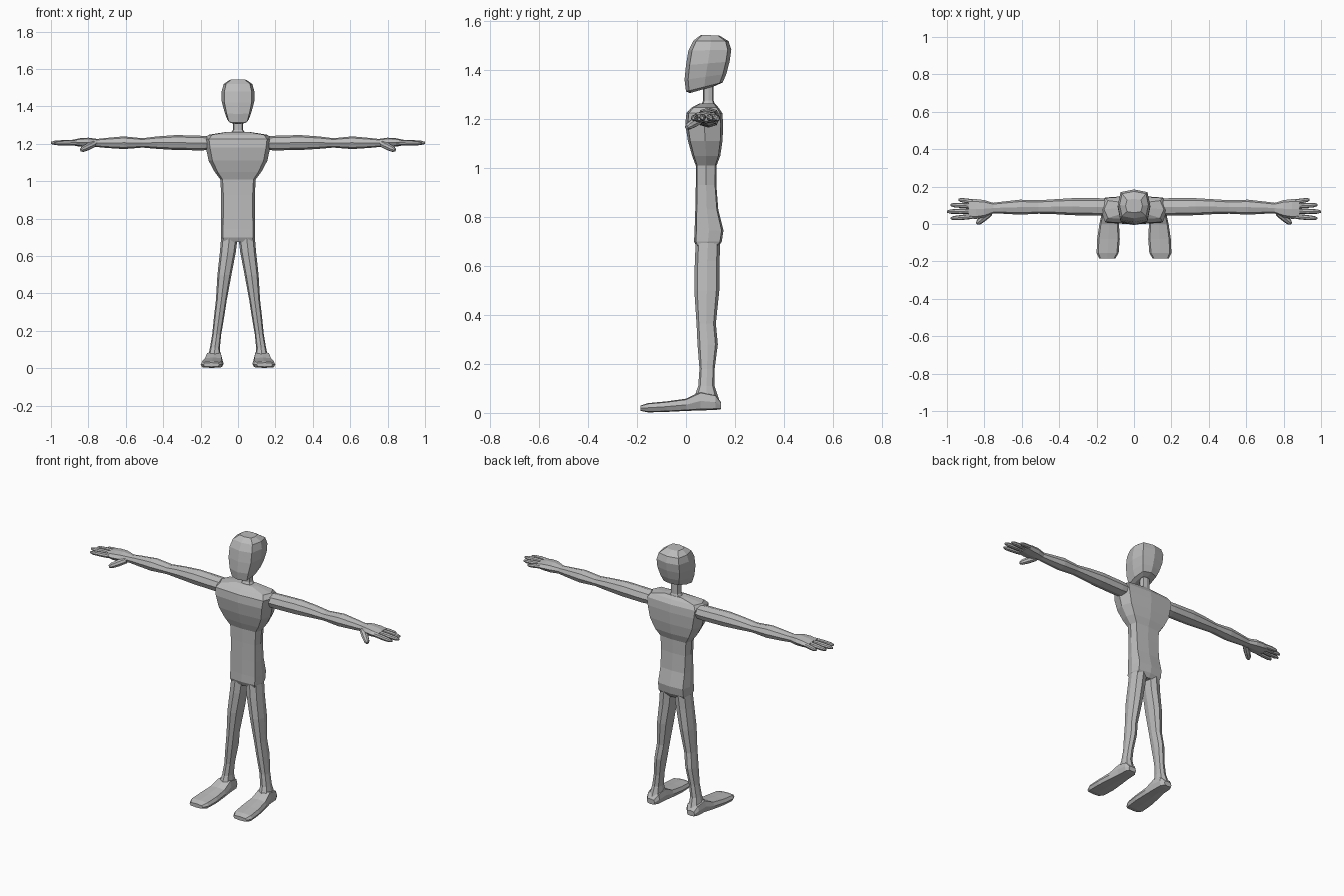
import bpy, bmesh, math
from mathutils import Vector

skin = bpy.data.materials.new("plain_grey")
skin.diffuse_color = (0.5, 0.5, 0.5, 1)


def loft(name, rings, k=0.8, mirror=False):
    """Skin eight-sided rings given as (centre, half axis u, half axis v)."""
    shape = [(1, 0), (k, k), (0, 1), (-k, k), (-1, 0), (-k, -k), (0, -1), (k, -k)]
    bm = bmesh.new()
    loops = [[bm.verts.new(Vector(c) + a * Vector(u) + b * Vector(v)) for a, b in shape]
             for c, u, v in rings]
    for lo, hi in zip(loops, loops[1:]):
        for i in range(8):
            j = (i + 1) % 8
            bm.faces.new((lo[i], lo[j], hi[j], hi[i]))
    # caps made of two quads and a middle strip
    for cap in (loops[0], loops[-1]):
        bm.faces.new(cap)
    bmesh.ops.recalc_face_normals(bm, faces=bm.faces)
    mesh = bpy.data.meshes.new(name)
    bm.to_mesh(mesh)
    bm.free()
    mesh.materials.append(skin)
    obj = bpy.data.objects.new(name, mesh)
    bpy.context.collection.objects.link(obj)
    if mirror:
        obj.modifiers.new("mirror", 'MIRROR')
    return obj


def upright(rows):
    """Rows: x0, x1, front y, front z, back y, back z."""
    return [(((x0 + x1) / 2, (yf + yb) / 2, (zf + zb) / 2), ((x1 - x0) / 2, 0, 0),
             (0, (yb - yf) / 2, (zb - zf) / 2)) for x0, x1, yf, zf, yb, zb in rows]


def sideways(rows):
    """Rows: x, y0, y1, z0, z1."""
    return [((x, (y0 + y1) / 2, (z0 + z1) / 2), (0, (y1 - y0) / 2, 0),
             (0, 0, (z1 - z0) / 2)) for x, y0, y1, z0, z1 in rows]


# Torso: hips, waist, chest and sloping shoulders
loft("torso", upright([(-w, w, yf, z, yb, z + t) for w, yf, yb, z, t in [
    (0.085, 0.045, 0.13, 0.675, 0.0), (0.092, 0.033, 0.146, 0.70, 0.0),
    (0.092, 0.035, 0.153, 0.745, 0.0), (0.09, 0.038, 0.132, 0.83, 0.0),
    (0.09, 0.04, 0.124, 0.93, 0.0), (0.095, 0.04, 0.125, 1.01, 0.0),
    (0.125, 0.025, 0.14, 1.05, 0.0), (0.157, 0.008, 0.149, 1.11, 0.0),
    (0.172, -0.003, 0.152, 1.18, 0.0), (0.178, 0.002, 0.148, 1.225, 0.0),
    (0.16, 0.025, 0.132, 1.248, 0.0), (0.06, 0.055, 0.118, 1.264, 0.0)]]), 0.87)

# Neck
loft("neck", upright([(-0.04, 0.04, 0.06, 1.255, 0.12, 1.255),
                      (-0.027, 0.027, 0.07, 1.275, 0.113, 1.275),
                      (-0.027, 0.027, 0.07, 1.35, 0.113, 1.35)]))

# Head: tilted rings from the jaw to the crown
loft("head", upright([(-w, w, yf, zf, yb, zb) for w, yf, zf, yb, zb in [
    (0.035, 0.015, 1.306, 0.12, 1.336), (0.058, 0.0, 1.313, 0.15, 1.35),
    (0.073, -0.006, 1.36, 0.165, 1.385), (0.087, 0.0, 1.42, 0.178, 1.435),
    (0.087, 0.01, 1.48, 0.185, 1.483), (0.077, 0.03, 1.52, 0.174, 1.518),
    (0.045, 0.06, 1.543, 0.135, 1.542)]]), 0.83)

# Legs
loft("leg", upright([(x0, x1, yf, z, yb, z) for x0, x1, yf, yb, z in [
    (0.002, 0.09, 0.04, 0.14, 0.70), (0.012, 0.097, 0.036, 0.137, 0.62),
    (0.035, 0.11, 0.034, 0.136, 0.50), (0.06, 0.118, 0.043, 0.122, 0.365),
    (0.073, 0.128, 0.047, 0.13, 0.28), (0.09, 0.138, 0.055, 0.117, 0.18),
    (0.097, 0.15, 0.05, 0.117, 0.11), (0.092, 0.162, 0.03, 0.135, 0.055),
    (0.09, 0.165, 0.01, 0.138, 0.025)]]), 0.76, True)

# Feet: rings from heel to toe
loft("foot", [(((x0 + x1) / 2, y, (z0 + z1) / 2), ((x1 - x0) / 2, 0, 0),
               (0, 0, (z1 - z0) / 2)) for y, x0, x1, z0, z1 in [
    (0.142, 0.105, 0.155, 0.015, 0.045), (0.12, 0.088, 0.168, 0.012, 0.075),
    (0.06, 0.085, 0.172, 0.01, 0.088), (0.0, 0.08, 0.185, 0.008, 0.058),
    (-0.08, 0.076, 0.197, 0.004, 0.047), (-0.155, 0.082, 0.2, 0.002, 0.04),
    (-0.185, 0.1, 0.185, 0.008, 0.03)]], 0.84, True)

# Arms
loft("arm", sideways([
    (0.14, 0.045, 0.135, 1.17, 1.24), (0.19, 0.045, 0.138, 1.165, 1.243),
    (0.33, 0.047, 0.138, 1.167, 1.247), (0.43, 0.053, 0.132, 1.173, 1.24),
    (0.51, 0.055, 0.127, 1.18, 1.23), (0.61, 0.05, 0.13, 1.172, 1.24),
    (0.70, 0.055, 0.12, 1.178, 1.232), (0.765, 0.058, 0.112, 1.184, 1.225)]), 0.74, True)

# Palms
loft("palm", sideways([
    (0.75, 0.058, 0.112, 1.184, 1.226), (0.80, 0.035, 0.128, 1.182, 1.233),
    (0.845, 0.027, 0.133, 1.185, 1.23), (0.885, 0.03, 0.134, 1.192, 1.222)]), 0.76, True)

# Fingers and thumb: short tapered tubes
digits = {
    "index_finger": ((0.865, 0.04, 1.207), (0.98, 0.03, 1.203), 0.0125),
    "middle_finger": ((0.865, 0.069, 1.208), (1.0, 0.066, 1.205), 0.013),
    "ring_finger": ((0.865, 0.096, 1.208), (0.982, 0.102, 1.203), 0.0125),
    "little_finger": ((0.865, 0.12, 1.207), (0.938, 0.13, 1.2), 0.0115),
    "thumb": ((0.77, 0.06, 1.2), (0.84, 0.002, 1.166), 0.017),
}
for name, (a, b, r) in digits.items():
    a, b = Vector(a), Vector(b)
    d = (b - a).normalized()
    side = d.cross(Vector((0, 0, 1))).normalized()
    up = side.cross(d)
    loft(name, [(a.lerp(b, t), side * r * s, up * r * s) for t, s in
                [(0, 1.05), (0.45, 1.1), (0.85, 0.9), (1, 0.45)]], 0.72, True)
